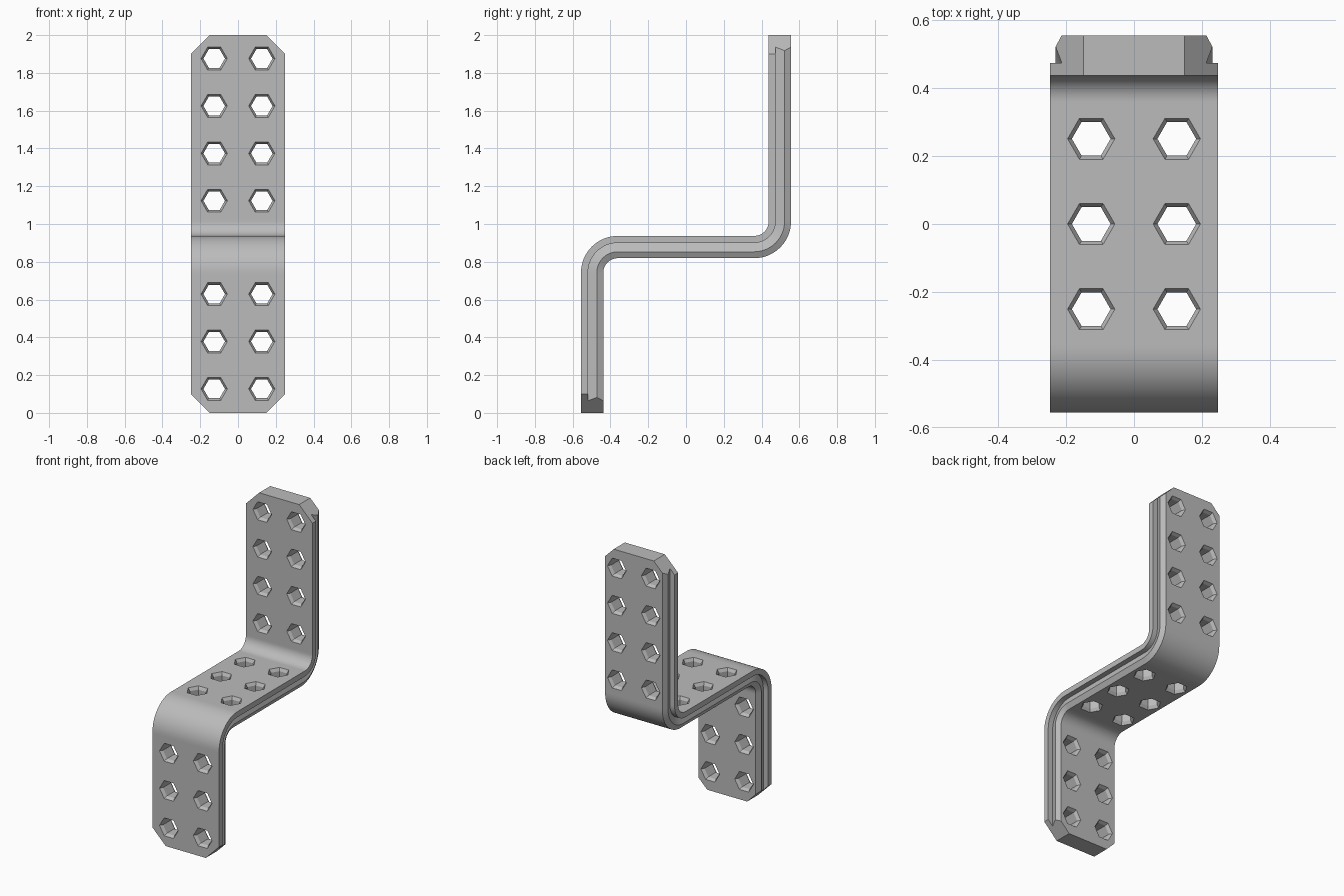
import bpy, bmesh
from math import sin, cos, pi, radians
from mathutils import Vector

cube = bpy.data.objects.get("Cube")
if cube:
    bpy.data.objects.remove(cube, do_unlink=True)

THICK = 0.118
OUTER, INNER = 0.195, 0.077      # bend radii
BEND_Y = 0.361
LOW_Z, HIGH_Z = 0.742, 1.014     # bend centre heights
STEPS = 16

grey = bpy.data.materials.new("plain grey")
grey.use_nodes = True
grey.diffuse_color = (0.5, 0.5, 0.5, 1)
grey.node_tree.nodes["Principled BSDF"].inputs["Base Color"].default_value = (0.5, 0.5, 0.5, 1)


def make_object(name, bm):
    bmesh.ops.recalc_face_normals(bm, faces=bm.faces)
    mesh = bpy.data.meshes.new(name)
    bm.to_mesh(mesh)
    bm.free()
    obj = bpy.data.objects.new(name, mesh)
    bpy.context.collection.objects.link(obj)
    return obj


def skin(bm, rings):
    """Join equal vertex rings into a closed solid."""
    rows = [[bm.verts.new(p) for p in ring] for ring in rings]
    n = len(rows[0])
    for a, b in zip(rows, rows[1:]):
        for i in range(n):
            j = (i + 1) % n
            bm.faces.new((a[i], a[j], b[j], b[i]))
    bm.faces.new(rows[0])
    bm.faces.new(rows[-1][::-1])


# Cross-section: half width against depth, with a groove along each edge
half = [(0.248, 0), (0.248, 0.037), (0.213, 0.037), (0.231, 0.084), (0.213, THICK)]
section = half + [(-x, d) for x, d in reversed(half)]


# Path of the face side: (y, z) and the depth direction
def bend(cy, cz, radius, start, turn, side):
    pts = []
    for i in range(STEPS + 1):
        t = start + turn * i / STEPS
        pts.append(((cy + radius * cos(t), cz + radius * sin(t)), (side * cos(t), side * sin(t))))
    return pts


front, floor = -BEND_Y - OUTER, LOW_Z + OUTER
path = [((front, 0), (1, 0)), ((front, LOW_Z - 0.01), (1, 0))]
path += bend(-BEND_Y, LOW_Z, OUTER, pi, -pi / 2, -1)
path += [((s * (BEND_Y - 0.01), floor), (0, -1)) for s in (-1, 1)]
path += bend(BEND_Y, HIGH_Z, INNER, -pi / 2, pi / 2, 1)
path += [((BEND_Y + INNER, z), (1, 0)) for z in (HIGH_Z + 0.01, 2)]

bm = bmesh.new()
skin(bm, [[(x, y + ny * d, z + nz * d) for x, d in section] for (y, z), (ny, nz) in path])

# Cut the four end corners
for sx in (-1, 1):
    for z, sz in ((0, -1), (2, 1)):
        bmesh.ops.bisect_plane(bm, geom=bm.verts[:] + bm.edges[:] + bm.faces[:],
                               plane_co=(sx * 0.149, 0, z), plane_no=(sx, 0, sz),
                               clear_outer=True)
        bmesh.ops.holes_fill(bm, edges=bm.edges[:], sides=0)
bracket = make_object("offset_bracket", bm)
bracket.data.materials.append(grey)

# Hexagonal holes, flared at both mouths
flare = [(-0.01, 0.076), (0.02, 0.057), (THICK - 0.02, 0.057), (THICK + 0.01, 0.076)]
cut = bmesh.new()


def hole(origin, depth_dir, across):
    for x in (-0.126, 0.126):
        base = Vector((x, 0, 0)) + Vector(origin)
        skin(cut, [[base + Vector(depth_dir) * d + Vector((r * cos(k * pi / 3), 0, 0))
                    + Vector(across) * (r * sin(k * pi / 3)) for k in range(6)]
                   for d, r in flare])


PITCH = 0.251
for i in range(3):
    hole((0, front, 0.127 + PITCH * i), (0, 1, 0), (0, 0, 1))
    hole((0, PITCH * (i - 1), floor), (0, 0, -1), (0, 1, 0))
for i in range(4):
    hole((0, BEND_Y + INNER, 1.876 - PITCH * i), (0, 1, 0), (0, 0, 1))
cutter = make_object("hole_cutter", cut)
cutter.hide_render = True

mod = bracket.modifiers.new("holes", "BOOLEAN")
mod.operation = "DIFFERENCE"
mod.solver = "EXACT"
mod.object = cutter

bpy.ops.object.select_all(action="DESELECT")
bracket.select_set(True)
bpy.context.view_layer.objects.active = bracket
bpy.ops.object.modifier_apply(modifier="holes")
bpy.data.objects.remove(cutter, do_unlink=True)
bpy.ops.object.shade_smooth_by_angle(angle=radians(25))
